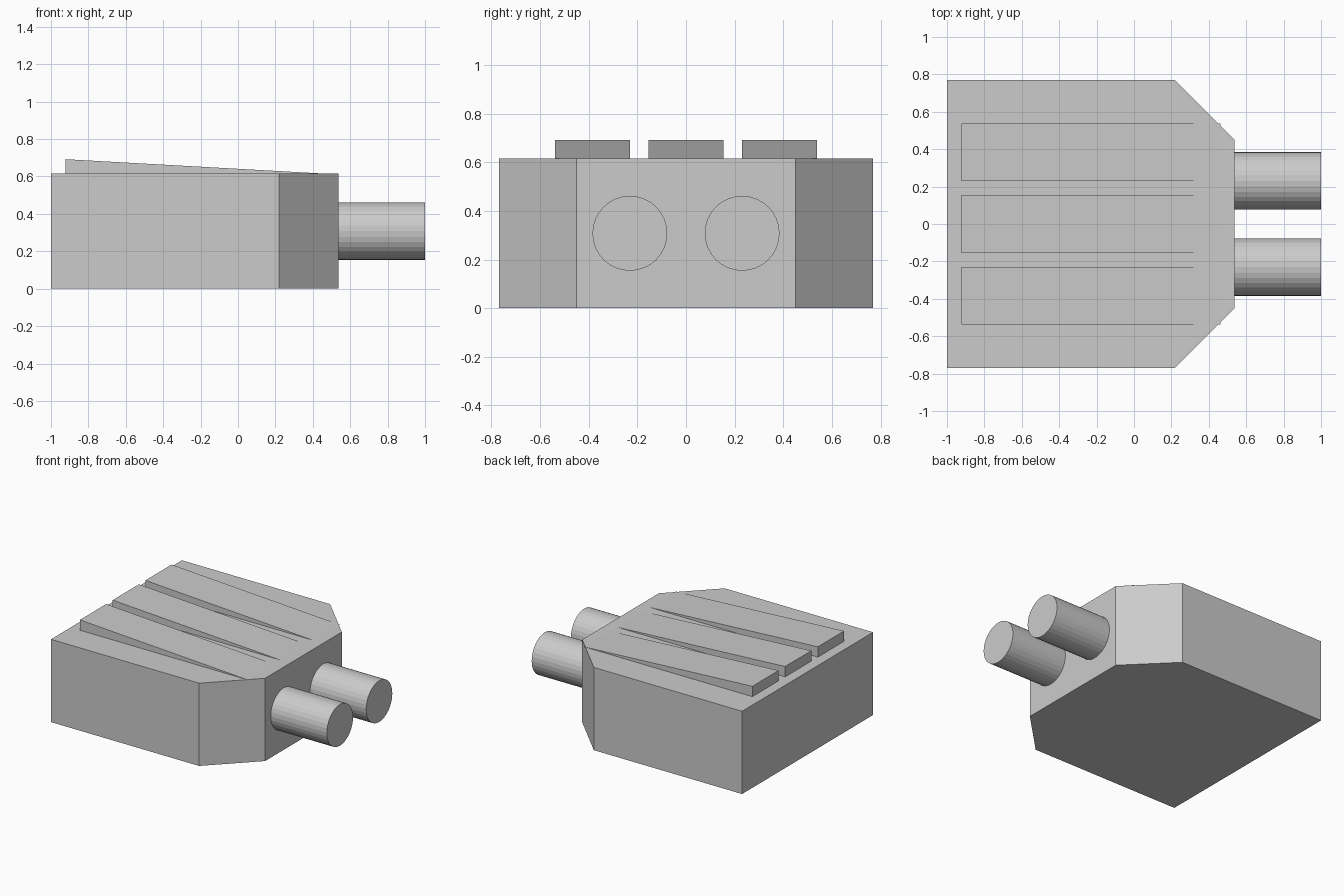
import bpy, bmesh
from math import pi
from mathutils import Matrix, Vector

if "Cube" in bpy.data.objects:
    bpy.data.objects.remove(bpy.data.objects["Cube"])

U = 2 / 26  # base module of the design


def prism(name, profile, offset):
    """Extrude a closed polygon along the offset vector."""
    bm = bmesh.new()
    face = bm.faces.new([bm.verts.new(p) for p in profile])
    ext = bmesh.ops.extrude_face_region(bm, geom=[face], use_keep_orig=True)
    verts = [g for g in ext["geom"] if isinstance(g, bmesh.types.BMVert)]
    bmesh.ops.translate(bm, verts=verts, vec=Vector(offset))
    bmesh.ops.recalc_face_normals(bm, faces=bm.faces)
    return add(name, bm)


def add(name, bm):
    mesh = bpy.data.meshes.new(name)
    bm.to_mesh(mesh)
    bm.free()
    obj = bpy.data.objects.new(name, mesh)
    bpy.context.collection.objects.link(obj)
    return obj


# Main housing with two chamfered corners
half, nose, top = 10 * U, 7 * U, 8 * U
cut = 0.319
half_outline = [(-1, -half), (nose - cut, -half), (nose, -half + cut)]
outline = half_outline + [(x, -y) for x, y in reversed(half_outline)]
prism("housing", [(x, y, 0) for x, y in outline], (0, 0, top))

# Three tapered ribs on the top
for label, y in (("front", -5 * U), ("middle", 0), ("back", 5 * U)):
    y0 = y - 2 * U
    prism("rib_" + label,
          [(-12 * U, y0, top), (6 * U, y0, top), (-12 * U, y0, top + U)],
          (0, 4 * U, 0))

# Two round ports on the nose
for label, y in (("front", -3 * U), ("back", 3 * U)):
    bm = bmesh.new()
    place = Matrix.Translation(((nose + 1) / 2, y, 4 * U)) @ Matrix.Rotation(pi / 2, 4, 'Y')
    bmesh.ops.create_cone(bm, cap_ends=True, segments=32, radius1=2 * U,
                          radius2=2 * U, depth=1 - nose, matrix=place)
    add("port_" + label, bm)
